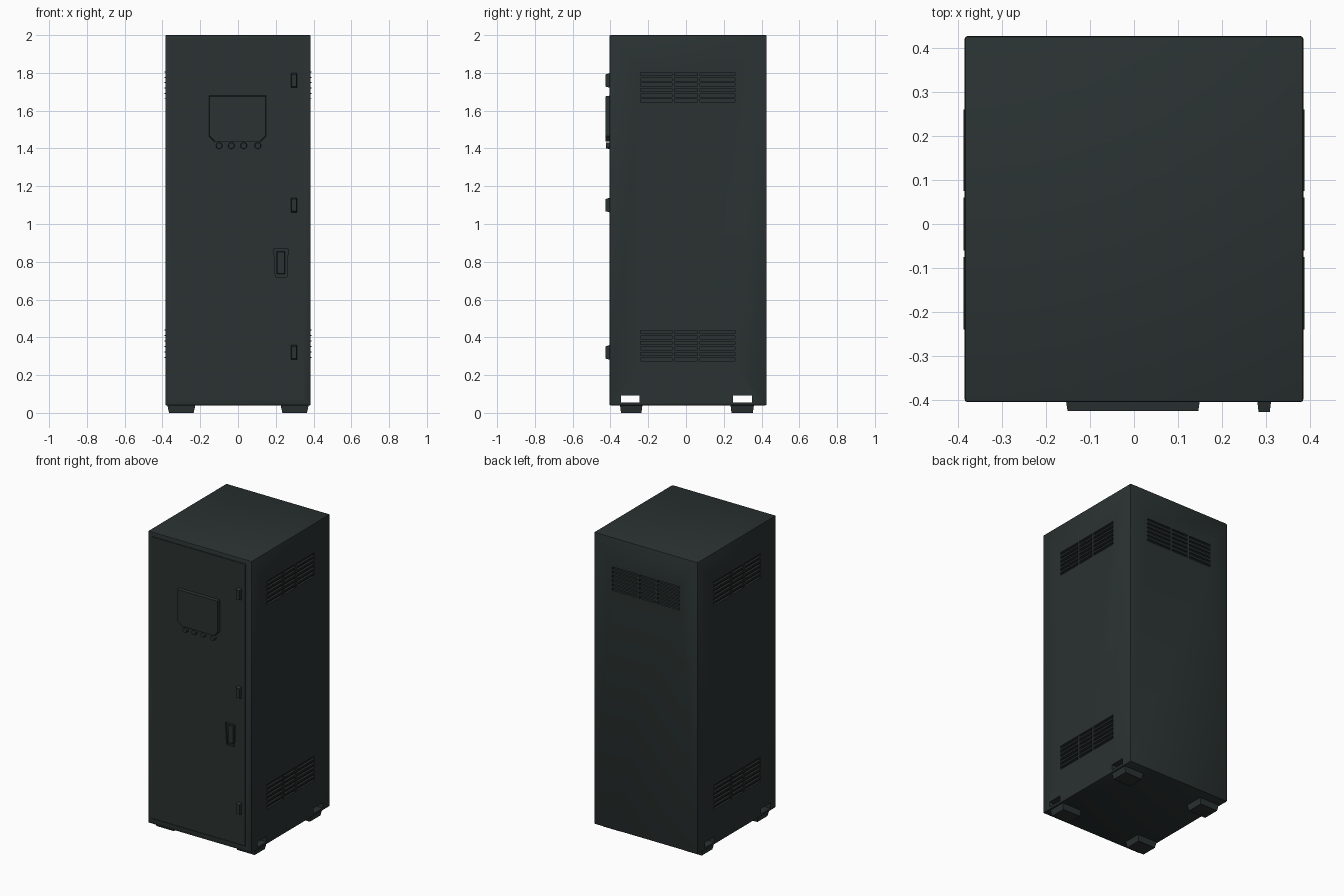
import bpy, bmesh, math
from mathutils import Vector

if "Cube" in bpy.data.objects:
    bpy.data.objects.remove(bpy.data.objects["Cube"])

# One dark green-grey paint for everything
paint = bpy.data.materials.new("dark_green_grey")
paint.diffuse_color = (0.023, 0.032, 0.031, 1)
paint.use_nodes = True
paint.node_tree.nodes["Principled BSDF"].inputs["Base Color"].default_value = paint.diffuse_color

X, FRONT, BACK, BASE, TOP = 0.385, -0.405, 0.427, 0.04, 2.0


def finish(name, bm, smooth=True):
    bmesh.ops.recalc_face_normals(bm, faces=bm.faces[:])
    me = bpy.data.meshes.new(name)
    bm.to_mesh(me)
    bm.free()
    ob = bpy.data.objects.new(name, me)
    bpy.context.collection.objects.link(ob)
    me.materials.append(paint)
    bpy.ops.object.select_all(action='DESELECT')
    bpy.context.view_layer.objects.active = ob
    ob.select_set(True)
    if smooth:
        bpy.ops.object.shade_smooth_by_angle(angle=math.radians(35))
    return ob


def add_box(bm, lo, hi):
    vs = bmesh.ops.create_cube(bm, size=1)["verts"]
    lo, hi = Vector(lo), Vector(hi)
    for v in vs:
        v.co = Vector([(lo[i] + hi[i]) / 2 + v.co[i] * (hi[i] - lo[i]) for i in range(3)])
    return vs


def box(name, lo, hi, bevel=0.0, segs=1):
    bm = bmesh.new()
    add_box(bm, lo, hi)
    if bevel:
        bmesh.ops.bevel(bm, geom=bm.edges[:], offset=bevel, segments=segs,
                        affect='EDGES', profile=0.5)
    return finish(name, bm)


def add_prism(bm, outline, y0, y1, shrink=0.0):
    """Outline in x,z extruded from y0 to y1; the y1 end is shrunk to its centre."""
    c = sum((Vector((x, z)) for x, z in outline), Vector((0, 0))) / len(outline)
    a = [bm.verts.new((x, y0, z)) for x, z in outline]
    b = [bm.verts.new((x + (c.x - x) * shrink, y1, z + (c.y - z) * shrink)) for x, z in outline]
    bm.faces.new(a)
    bm.faces.new(b[::-1])
    n = len(a)
    for i in range(n):
        bm.faces.new((a[i], a[(i + 1) % n], b[(i + 1) % n], b[i]))


def cut(ob, bm):
    """Subtract the cutter; keep the first solver result that leaves the body whole."""
    cutter = finish("cutter", bm, False)
    cutter.hide_render = True
    for solver in ('EXACT', 'MANIFOLD', 'FLOAT'):
        m = ob.modifiers.new("cut", 'BOOLEAN')
        m.operation, m.object = 'DIFFERENCE', cutter
        try:
            m.solver = solver
        except TypeError:
            ob.modifiers.remove(m)
            continue
        bpy.context.view_layer.update()
        ev = ob.evaluated_get(bpy.context.evaluated_depsgraph_get())
        me = bpy.data.meshes.new_from_object(ev)
        ob.modifiers.remove(m)
        zs = [v.co.z for v in me.vertices]
        if zs and max(zs) > 1.99 and min(zs) < 0.05 and len(me.polygons) > len(ob.data.polygons):
            ob.data = me
            break
    bpy.data.objects.remove(cutter)


# Cabinet body
body = box("cabinet_body", (-X, FRONT, BASE), (X, BACK, TOP), 0.006, 2)

# Vent slots: three columns of six, on both sides (high and low) and high on the back
COLS = [(-0.24, -0.075), (-0.06, 0.06), (0.075, 0.26)]
ROWS, DEPTH, OUT = 6, 0.014, 0.03
bm = bmesh.new()
for z0, z1, with_back in ((1.64, 1.81, True), (0.27, 0.445, False)):
    pitch = (z1 - z0) / ROWS
    for r in range(ROWS):
        a = z0 + r * pitch + 0.005
        b = a + pitch * 0.55
        for c0, c1 in COLS:
            for s in (-1, 1):
                xs = sorted((s * (X - DEPTH), s * (X + OUT)))
                add_box(bm, (xs[0], c0, a), (xs[1], c1, b))
            if with_back:
                add_box(bm, (c0 - 0.01, BACK - DEPTH, a), (c1 - 0.01, BACK + OUT, b))
cut(body, bm)

# Lifting tunnels through the base
bm = bmesh.new()
for y0, y1 in ((-0.345, -0.245), (0.25, 0.35)):
    add_box(bm, (-X - 0.1, y0, 0.056), (X + 0.1, y1, 0.092))
cut(body, bm)

# Door seam: thin grooves round the front
SL, SR, SB, ST, G = -0.36, 0.335, 0.075, 1.97, 0.003
f0, f1 = FRONT - 0.03, FRONT + 0.004
bm = bmesh.new()
add_box(bm, (SL, f0, SB), (SL + G, f1, ST))
add_box(bm, (SR, f0, SB), (SR + G, f1, ST))
add_box(bm, (SL + 2 * G, f0, ST - G), (SR - G, f1, ST))
add_box(bm, (SL + 2 * G, f0, SB), (SR - G, f1, SB + G))
# Handle recess
add_prism(bm, [(0.19, 0.87), (0.265, 0.87), (0.258, 0.72), (0.198, 0.72)], f0, FRONT + 0.014)
cut(body, bm)

# Thin louvre lips over each side vent slot
bm = bmesh.new()
for z0, z1 in ((1.64, 1.81), (0.27, 0.445)):
    pitch = (z1 - z0) / ROWS
    for r in range(ROWS):
        t = z0 + r * pitch + 0.005 + pitch * 0.55
        for c0, c1 in COLS:
            for s in (-1, 1):
                xs = sorted((s * (X - 0.002), s * (X + 0.003)))
                add_box(bm, (xs[0], c0, t), (xs[1], c1, t + 0.005))
finish("vent_lips", bm, False)

# Recessed handle lever
box("handle_lever", (0.205, FRONT + 0.001, 0.735), (0.25, FRONT + 0.016, 0.855), 0.003)

# Display panel with clipped lower corners
bm = bmesh.new()
add_prism(bm, [(-0.155, 1.68), (0.15, 1.68), (0.15, 1.465), (0.12, 1.435),
               (-0.125, 1.435), (-0.155, 1.465)], FRONT + 0.005, -0.425, 0.025)
finish("display_panel", bm)

# Four knobs under the panel
bm = bmesh.new()
for x in (-0.1, -0.035, 0.03, 0.105):
    ring = [(x + 0.018 * math.cos(i * math.tau / 16), 1.415 + 0.018 * math.sin(i * math.tau / 16))
            for i in range(16)]
    add_prism(bm, ring, FRONT + 0.005, -0.423, 0.15)
finish("control_knobs", bm)

# Three wedge-shaped hinges
for i, z in enumerate((0.32, 1.1, 1.76)):
    bm = bmesh.new()
    add_prism(bm, [(0.28, z - 0.04), (0.312, z - 0.04), (0.312, z + 0.04), (0.28, z + 0.04)],
              FRONT + 0.005, -0.427, 0.2)
    finish(f"hinge_{i + 1}", bm)

# Four feet, tapering slightly to the floor
for sx in (-1, 1):
    for ya, yb in ((-0.35, -0.23), (0.235, 0.36)):
        bm = bmesh.new()
        xs = sorted((sx * 0.225, sx * 0.375))
        vs = add_box(bm, (xs[0], ya, 0), (xs[1], yb, BASE + 0.005))
        for v in vs:
            if v.co.z < 0.01:
                v.co.x += 0.01 if v.co.x < sum(xs) / 2 else -0.01
                v.co.y += 0.006 if v.co.y < (ya + yb) / 2 else -0.006
        finish(f"foot_{'left' if sx < 0 else 'right'}_{'front' if ya < 0 else 'back'}", bm)
